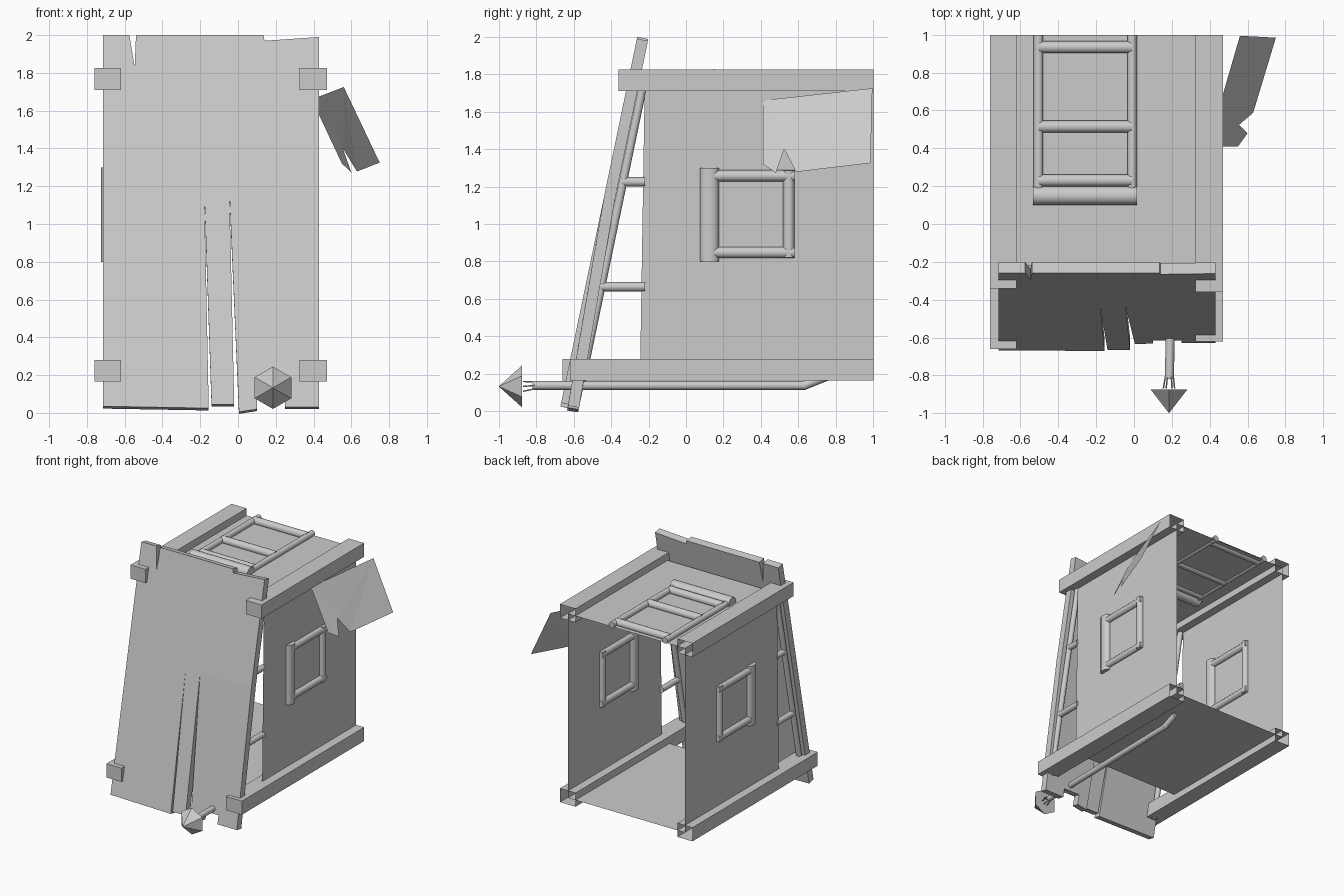
import bpy, bmesh, math
from mathutils import Vector

cube = bpy.data.objects.get("Cube")
if cube:
    bpy.data.objects.remove(cube, do_unlink=True)

GREY = (0.6, 0.6, 0.6, 1)
mat = bpy.data.materials.new("plain_grey")
mat.use_nodes = True
mat.diffuse_color = GREY
mat.node_tree.nodes["Principled BSDF"].inputs["Base Color"].default_value = GREY

LEFT, RIGHT = 0.395, -0.69      # wall planes


def make(name, verts, faces, smooth=False):
    mesh = bpy.data.meshes.new(name)
    mesh.from_pydata(verts, [], faces)
    mesh.materials.append(mat)
    obj = bpy.data.objects.new(name, mesh)
    bpy.context.collection.objects.link(obj)
    if smooth:
        bpy.ops.object.select_all(action='DESELECT')
        obj.select_set(True)
        bpy.context.view_layer.objects.active = obj
        bpy.ops.object.shade_smooth_by_angle(angle=math.radians(50))
    return obj


def box(name, x, y, z, open_back=False):
    verts = [(a, b, c) for a in x for b in y for c in z]
    faces = [(0, 1, 3, 2), (4, 6, 7, 5), (0, 4, 5, 1), (0, 2, 6, 4), (1, 5, 7, 3)]
    if not open_back:
        faces.append((2, 3, 7, 6))
    return make(name, verts, faces)


def rod(name, start, end, r1, r2=None, sides=12, smooth=True):
    """Round bar or cone between two points."""
    start, end = Vector(start), Vector(end)
    axis = end - start
    bm = bmesh.new()
    bmesh.ops.create_cone(bm, cap_ends=True, segments=sides, radius1=r1,
                          radius2=r1 if r2 is None else r2, depth=axis.length)
    turn = axis.to_track_quat('Z', 'Y')
    for v in bm.verts:
        v.co = turn @ v.co + (start + end) / 2
    verts = [v.co.copy() for v in bm.verts]
    faces = [[v.index for v in f.verts] for f in bm.faces]
    bm.free()
    return make(name, verts, faces, smooth)


# Hut shell: thin walls, roof and floor, open at the back
for side, x in (("left", LEFT), ("right", RIGHT)):
    make(side + "_wall", [(x, -0.245, 0.22), (x, 1, 0.22), (x, 1, 1.765), (x, -0.22, 1.765)],
         [(0, 1, 2, 3)])
for name, z, front in (("roof", 1.765, -0.22), ("floor", 0.22, -0.245)):
    make(name, [(RIGHT, front, z), (LEFT, front, z), (LEFT, 1, z), (RIGHT, 1, z)], [(0, 1, 2, 3)])

# Long corner beams
for side, x, top_y, low_y in (("left", (0.325, 0.47), -0.36, -0.62),
                              ("right", (-0.76, -0.62), -0.34, -0.66)):
    box(side + "_upper_beam", x, (top_y, 1), (1.71, 1.825), True)
    box(side + "_lower_beam", x, (low_y, 1), (0.165, 0.28), True)


# Leaning front panel, split into three boards below
def lean(z):
    return -0.26 - 0.208 * (2 - z)


outline = [
    (-0.715, 1.15), (-0.178, 1.15), (-0.045, 1.15), (0.43, 1.15),
    (0.43, 1.99), (0.14, 1.97), (0.135, 2), (-0.54, 2), (-0.547, 1.83),
    (-0.575, 2), (-0.715, 2),
    (-0.715, 0.035), (-0.155, 0.025),
    (-0.14, 0.045), (-0.02, 0.045),
    (0.005, 0.005), (0.1, 0.02), (0.1, 0.1), (0.25, 0.1), (0.25, 0.03), (0.43, 0.03)]
verts = []
for i, (x, z) in enumerate(outline):
    bend = 0.04 if i >= 15 else 0
    verts.append((x, lean(z) + bend, z))
panel = make("front_panel", verts, [
    (0, 1, 2, 3, 4, 5, 6, 7, 8, 9, 10), (11, 12, 1, 0), (13, 14, 2, 1),
    (15, 16, 17, 18, 19, 20, 3, 2)])
thick = panel.modifiers.new("thickness", 'SOLIDIFY')
thick.thickness = 0.06
thick.offset = -1

# Leaning posts behind the panel with short rungs back to the walls
for side, x in (("left", 0.385), ("right", -0.675)):
    rod(side + "_leaning_post", (x, lean(0.16) + 0.085, 0.16), (x, lean(1.76) + 0.085, 1.76), 0.022)
    for level, z in (("lower", 0.665), ("upper", 1.225)):
        rod(f"{side}_{level}_rung", (x, lean(z) + 0.08, z), (x, -0.22, z), 0.025)

# Side windows: round bar frame with a thicker bar on the front edge
for side, x in (("left", LEFT), ("right", RIGHT)):
    for part, z in (("sill", 0.848), ("lintel", 1.257)):
        rod(f"{side}_window_{part}", (x, 0.13, z), (x, 0.578, z), 0.03)
    rod(side + "_window_back_bar", (x, 0.549, 0.82), (x, 0.549, 1.286), 0.03)
    bar = rod(side + "_window_front_bar", (0, 0.125, 0.8), (0, 0.125, 1.3), 0.05)
    bar.scale.x = 0.7
    bar.location.x = x

# Roof hatch frame
for side, x in (("left", -0.01), ("right", -0.505)):
    rod(f"hatch_{side}_rail", (x, 0.15, 1.78), (x, 1, 1.78), 0.025)
for part, y in (("back", 0.935), ("middle", 0.515), ("front", 0.23)):
    rod(f"hatch_{part}_bar", (-0.505, y, 1.78), (-0.01, y, 1.78), 0.032)
rod("hatch_front_block", (-0.535, 0.15, 1.777), (0.015, 0.15, 1.777), 0.05)

# Torn flap hanging off the left wall
make("torn_flap", [
    (0.39, 0.41, 1.66), (0.56, 0.995, 1.725), (0.75, 0.985, 1.325), (0.63, 0.588, 1.278),
    (0.555, 0.524, 1.4), (0.6, 0.48, 1.273), (0.55, 0.41, 1.32)],
    [(0, 1, 4), (1, 2, 3), (1, 3, 4), (0, 4, 6), (4, 5, 6)])

# Pole beneath the floor with a six-sided pointed head
rod("pole", (0.187, -0.82, 0.138), (0.215, 0.64, 0.138), 0.024)
rod("pole_end", (0.215, 0.63, 0.138), (0.217, 0.76, 0.19), 0.024)
head = rod("pole_head", (0.185, -0.875, 0.133), (0.185, -1, 0.133), 0.112, 0, 6, False)
for i in range(6):
    a = math.radians(60 * i)
    dx, dz = 0.02 * math.cos(a), 0.02 * math.sin(a)
    rod(f"head_tie_{i + 1}", (0.187 + dx, -0.8, 0.138 + dz),
        (0.185 + dx * 1.5, -0.87, 0.133 + dz * 1.5), 0.004, sides=5)
